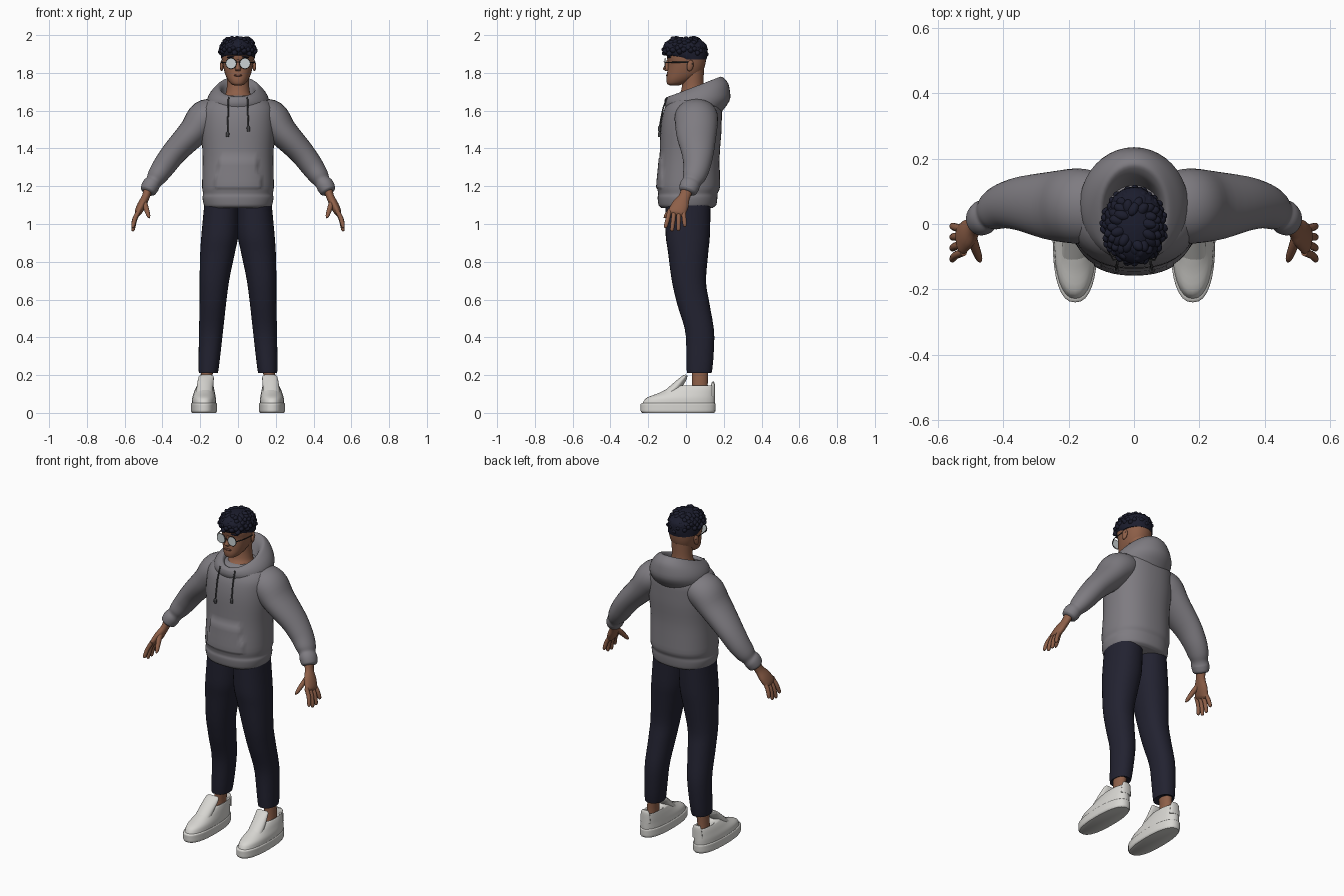
import bpy
import bmesh
import math
import random
from mathutils import Euler, Matrix, Vector

random.seed(4)
if "Cube" in bpy.data.objects:
    bpy.data.objects.remove(bpy.data.objects["Cube"])


def material(name, r, g, b):
    mat = bpy.data.materials.new(name)
    mat.use_nodes = True
    mat.diffuse_color = (r, g, b, 1)
    mat.node_tree.nodes["Principled BSDF"].inputs["Base Color"].default_value = (r, g, b, 1)
    return mat


GREY = material("grey fleece", .21, .2, .22)
CORD = material("dark grey cord", .06, .06, .065)
NAVY = material("navy cloth", .016, .016, .03)
SKIN = material("warm brown skin", .27, .115, .065)
LIPS = material("lip brown", .17, .065, .045)
HAIR = material("blue black hair", .011, .012, .026)
WHITE = material("off white leather", .68, .67, .64)
LENS = material("pale lens", .6, .65, .66)
FRAME = material("dark frame", .03, .03, .03)


def finish(name, bm, mat, mirror=False):
    """Turn a bmesh into a smooth shaded object, mirrored across x if asked."""
    bmesh.ops.recalc_face_normals(bm, faces=bm.faces)
    mesh = bpy.data.meshes.new(name)
    bm.to_mesh(mesh)
    bm.free()
    mesh.materials.append(mat)
    obj = bpy.data.objects.new(name, mesh)
    bpy.context.collection.objects.link(obj)
    if mirror:
        obj.modifiers.new("mirror", "MIRROR").use_mirror_merge = False
    bpy.ops.object.select_all(action="DESELECT")
    obj.select_set(True)
    bpy.context.view_layer.objects.active = obj
    bpy.ops.object.shade_smooth_by_angle(angle=math.radians(50))
    return obj


def slope(a, b):
    return 2 * a * b / (a + b) if a * b > 0 else 0


def refine(rows, steps=4):
    """Smoothly interpolate rows of numbers without overshoot."""
    out = []
    for i in range(len(rows) - 1):
        for s in range(steps):
            t, row = s / steps, []
            for j, (b, c) in enumerate(zip(rows[i], rows[i + 1])):
                d = c - b
                m = slope(b - rows[i - 1][j], d) if i else d
                n = slope(d, rows[i + 2][j] - c) if i + 2 < len(rows) else d
                row.append(b + t * m + t * t * (3 * d - 2 * m - n) + t ** 3 * (m + n - 2 * d))
            out.append(row)
    return out + [list(rows[-1])]


def bridge(rings):
    bm = bmesh.new()
    loops = [[bm.verts.new(p) for p in ring] for ring in rings]
    for a, b in zip(loops, loops[1:]):
        for i in range(len(a)):
            bm.faces.new((a[i - 1], a[i], b[i], b[i - 1]))
    bm.faces.new(loops[0])
    bm.faces.new(loops[-1])
    return bm


def bend(v, power):
    return math.copysign(abs(v) ** (2 / power), v)


def stack(rows, power=2, sides=32):
    """Level rings: height, x centre, front y, back y, half width, rise to the back."""
    rings = []
    for z, x, front, back, rx, *rise in refine(rows):
        ring = []
        for i in range(sides):
            a = math.tau * i / sides
            s, c = bend(math.sin(a), power), bend(math.cos(a), power)
            lift = rise[0] * (1 - c) / 2 if rise else 0
            ring.append((x + rx * s, (front + back) / 2 - (back - front) / 2 * c, z + lift))
        rings.append(ring)
    return bridge(rings)


def tube(rows, sides=20):
    """Rings square to a path: x, y, z, side radius, depth radius."""
    rows = refine(rows)
    pts = [Vector(r[:3]) for r in rows]
    ref = Vector((0, 1, 0))
    if abs((pts[-1] - pts[0]).normalized().y) > .8:
        ref = Vector((0, 0, 1))
    rings = []
    for i, row in enumerate(rows):
        t = (pts[min(i + 1, len(pts) - 1)] - pts[max(i - 1, 0)]).normalized()
        v = (ref - t * ref.dot(t)).normalized()
        u = v.cross(t)
        angles = [math.tau * k / sides for k in range(sides)]
        rings.append([pts[i] + u * row[3] * math.cos(a) + v * row[4] * math.sin(a) for a in angles])
    return bridge(rings)


def balls(specs):
    """Ellipsoids: centre, radii, rotation."""
    bm = bmesh.new()
    for loc, size, rot in specs:
        place = Matrix.LocRotScale(Vector(loc), Euler(rot), Vector(size))
        bmesh.ops.create_uvsphere(bm, u_segments=14, v_segments=10, radius=1, matrix=place)
    return bm


# Hoodie body, with a raised front pocket
body = stack([(1.085, 0, -.13, .14, .17), (1.1, 0, -.145, .16, .18), (1.14, 0, -.15, .166, .188),
              (1.16, 0, -.147, .167, .185), (1.2, 0, -.153, .18, .19), (1.35, 0, -.14, .178, .187),
              (1.5, 0, -.135, .188, .195), (1.6, 0, -.118, .19, .193), (1.66, 0, -.08, .17, .15),
              (1.68, 0, -.05, .13, .09)], 2.3, 48)
body.normal_update()
pocket = []
for f in body.faces:
    c = f.calc_center_median()
    if c.y < 0 and 1.19 < c.z < 1.36 and abs(c.x) < .13 - .25 * (c.z - 1.19):
        pocket.append(f)
bmesh.ops.recalc_face_normals(body, faces=body.faces)
bmesh.ops.inset_region(body, faces=pocket, thickness=.006, depth=.005)
finish("hoodie_body", body, GREY)

# Hood lying open behind the neck
finish("hood", stack([(1.6, 0, -.1, .18, .17, -.02), (1.64, 0, -.115, .235, .165, .03),
                      (1.665, 0, -.11, .225, .14, .075), (1.675, 0, -.09, .185, .105, .105),
                      (1.66, 0, -.075, .155, .088, .1), (1.62, 0, -.05, .11, .08, .04)], 2, 40), GREY)

# Sleeves with gathered cuffs
finish("sleeves", tube([(.09, .05, 1.6, .07, .1), (.17, .055, 1.56, .098, .115),
                        (.237, .055, 1.485, .08, .108), (.34, .062, 1.375, .066, .085),
                        (.39, .058, 1.308, .061, .072), (.43, .042, 1.25, .052, .061),
                        (.448, .03, 1.222, .043, .05), (.462, .02, 1.203, .047, .053),
                        (.476, .01, 1.175, .042, .047), (.48, .007, 1.167, .032, .036)], 28), GREY, True)

# Drawstrings with knotted ends
for side, low in ((1, 1.49), (-1, 1.46)):
    cord = tube([(.05 * side, -.1, 1.67, .004, .004), (.052 * side, -.124, 1.6, .004, .004),
                 (.055 * side, -.139, low + .03, .004, .004), (.055 * side, -.141, low + .02, .009, .009),
                 (.055 * side, -.141, low, .008, .008)], 10)
    finish("left_drawstring" if side > 0 else "right_drawstring", cord, CORD)

# Trousers
finish("trouser_legs", stack([(1.12, .085, -.11, .13, .092), (.95, .095, -.108, .127, .098),
                              (.85, .108, -.095, .118, .092), (.7, .125, -.075, .106, .078),
                              (.58, .133, -.048, .124, .07), (.4, .145, 0, .15, .062),
                              (.21, .157, .005, .135, .05), (.215, .157, .02, .12, .04)], 2.2), NAVY, True)

# Ankles and shoes
finish("ankles", stack([(.08, .172, .025, .125, .034), (.15, .17, .032, .115, .03),
                        (.26, .16, .03, .12, .034)]), SKIN, True)
finish("shoe_soles", stack([(0, .18, -.232, .15, .064), (.012, .18, -.24, .156, .069),
                            (.045, .18, -.24, .157, .069), (.052, .18, -.232, .152, .065)], 2.4), WHITE, True)
finish("shoe_uppers", stack([(.045, .18, -.232, .153, .065), (.075, .18, -.215, .154, .063),
                             (.105, .178, -.145, .154, .056), (.13, .176, -.09, .153, .049),
                             (.145, .174, -.05, .15, .042), (.14, .174, -.01, .137, .034),
                             (.1, .174, .01, .125, .03)], 2.3), WHITE, True)
finish("shoe_tongues", tube([(.178, -.1, .09, .045, .03), (.174, -.045, .145, .043, .024),
                             (.168, -.005, .19, .04, .013), (.168, .002, .2, .032, .006)]), WHITE, True)
finish("heel_tabs", tube([(.176, .14, .09, .034, .014), (.175, .143, .15, .028, .01),
                          (.175, .142, .165, .02, .005)]), WHITE, True)

# Hands
finish("palms", tube([(.474, .01, 1.19, .024, .03), (.488, -.008, 1.145, .021, .03),
                      (.51, -.03, 1.1, .023, .045), (.528, -.048, 1.062, .019, .047),
                      (.532, -.052, 1.048, .01, .038)]), SKIN, True)
for i, name in enumerate(("index", "middle", "ring", "little")):
    y = -.086 + .024 * i
    drop = (.075, .092, .09, .068)[i]
    spread = -.022 + .01 * i
    finish(name + "_fingers", tube([(.522, y, 1.075, .012, .012), (.547, y + spread * .5, 1.055 - drop * .4, .012, .012),
                                    (.556, y + spread, 1.06 - drop, .009, .01),
                                    (.556, y + spread, 1.053 - drop, .003, .003)], 10), SKIN, True)
finish("thumbs", tube([(.5, -.03, 1.125, .015, .02), (.487, -.07, 1.085, .014, .015),
                       (.474, -.105, 1.045, .01, .011), (.47, -.116, 1.032, .003, .003)], 12), SKIN, True)

# Neck and head
finish("neck", stack([(1.6, 0, -.075, .1, .085), (1.66, 0, -.06, .1, .078), (1.7, 0, -.028, .097, .063),
                      (1.75, 0, -.02, .093, .058), (1.82, 0, -.02, .095, .06)]), SKIN)
finish("head", stack([(1.733, 0, -.085, -.04, .018), (1.742, 0, -.1, -.01, .037), (1.765, 0, -.104, .04, .055),
                      (1.8, 0, -.1, .085, .07), (1.85, 0, -.095, .103, .081), (1.89, 0, -.102, .108, .085),
                      (1.93, 0, -.095, .1, .08), (1.965, 0, -.05, .06, .045)], 2.2), SKIN)
finish("nose", stack([(1.872, 0, -.1, -.08, .007), (1.84, 0, -.113, -.08, .01), (1.822, 0, -.122, -.08, .015),
                      (1.81, 0, -.108, -.08, .012)], 2, 16), SKIN)
finish("mouth", balls([((0, -.099, 1.787), (.024, .008, .006), (0, 0, 0))]), LIPS)
finish("ears", balls([((.086, .022, 1.838), (.009, .018, .03), (-.2, 0, .25))]), SKIN, True)
finish("eyebrows", balls([((.037, -.09, 1.884), (.024, .009, .005), (0, .1, .25))]), HAIR, True)

# Short tousled hair: a cap covered in clumps
finish("hair_cap", stack([(1.872, 0, -.06, .109, .087), (1.9, 0, -.112, .114, .092), (1.94, 0, -.12, .112, .09),
                          (1.97, 0, -.098, .085, .066), (1.988, 0, -.05, .045, .03)]), HAIR)
clumps = []
for i in range(90):
    a = i * 2.4
    h = .078 * (i / 90) ** .8
    k = math.sqrt(1 - (h / .09) ** 2)
    spot = (.083 * k * math.sin(a), -.006 + .102 * k * math.cos(a), 1.902 + h)
    twist = [random.uniform(-.5, .5) for axis in range(3)]
    clumps.append((spot, (.016, .025, .015), twist[:2] + [twist[2] - a]))
finish("hair_clumps", balls(clumps), HAIR)

# Glasses
lens = bmesh.new()
facing = Matrix.Translation((.037, -.11, 1.85)) @ Matrix.Rotation(math.pi / 2, 4, "X")
bmesh.ops.create_cone(lens, cap_ends=True, segments=28, radius1=.026, radius2=.026, depth=.005, matrix=facing)
finish("lenses", lens, LENS, True)
rim = []
for i in range(29):
    a = math.tau * i / 28
    rim.append((.037 + .027 * math.cos(a), -.11, 1.85 + .027 * math.sin(a), .0022, .0022))
finish("lens_rims", tube(rim, 8), FRAME, True)
finish("glasses_bridge", tube([(-.011, -.112, 1.856, .002, .002), (0, -.118, 1.859, .002, .002),
                               (.011, -.112, 1.856, .002, .002)], 8), FRAME)
finish("glasses_arms", tube([(.063, -.11, 1.855, .002, .003), (.082, -.07, 1.856, .002, .003),
                             (.09, .02, 1.856, .002, .003), (.09, .035, 1.845, .002, .003)], 8), FRAME, True)
